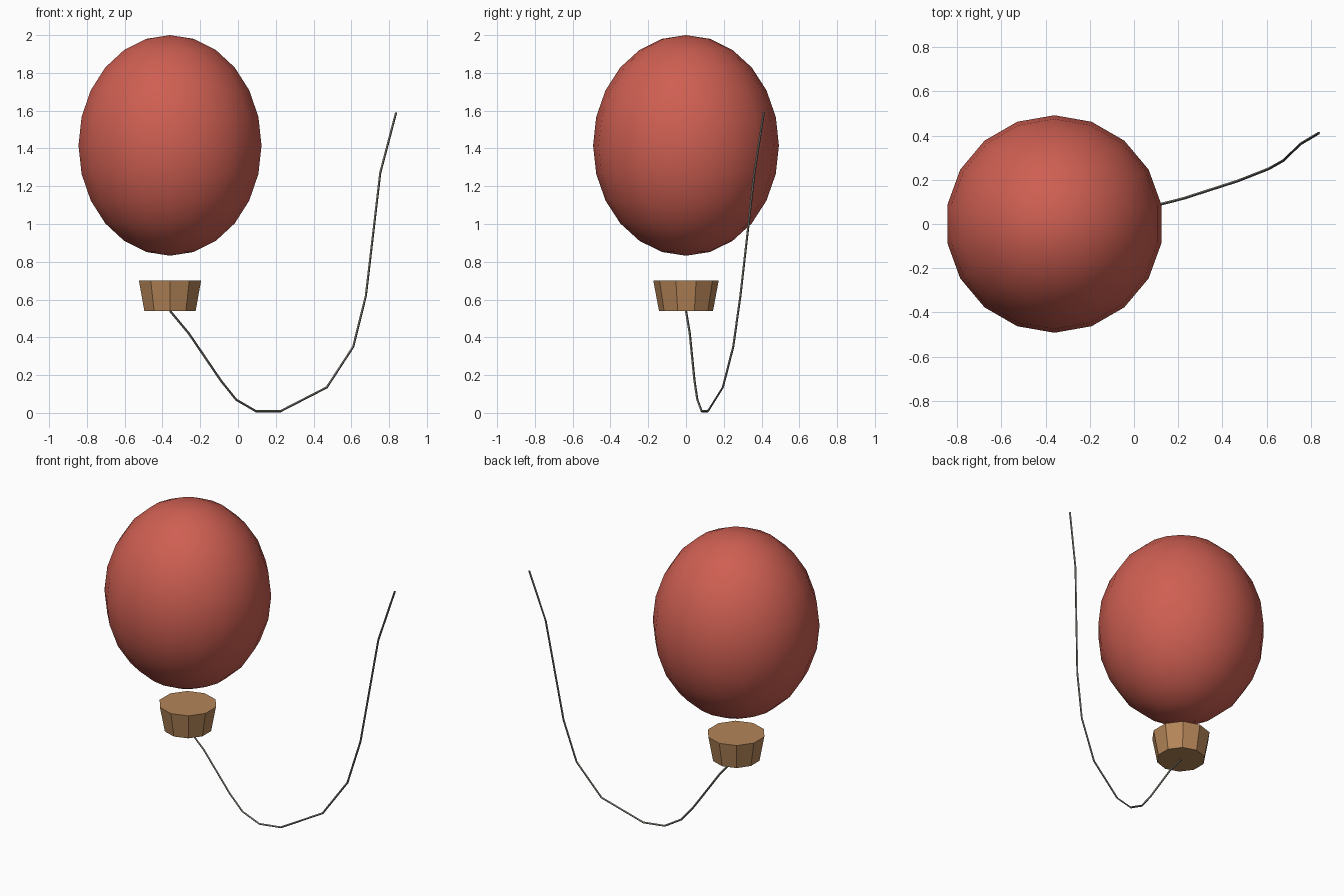
import bpy, bmesh, math

cube = bpy.data.objects.get("Cube")
if cube:
    bpy.data.objects.remove(cube, do_unlink=True)

CX = -0.36  # shared axis of balloon and basket


def material(name, rgb):
    m = bpy.data.materials.new(name)
    m.use_nodes = True
    m.diffuse_color = (*rgb, 1)
    bsdf = m.node_tree.nodes["Principled BSDF"]
    bsdf.inputs["Base Color"].default_value = (*rgb, 1)
    bsdf.inputs["Roughness"].default_value = 0.8
    return m


def lathe(name, profile, sides, mat, smooth):
    """Stack rings of (radius, z); a zero radius makes a pole, open ends are capped."""
    bm = bmesh.new()
    rings = []
    for r, z in profile:
        n = 1 if r < 1e-5 else sides
        angles = [math.pi / 2 + math.tau * i / sides for i in range(n)]
        rings.append([bm.verts.new((r * math.cos(a), r * math.sin(a), z)) for a in angles])
    for low, high in zip(rings, rings[1:]):
        for i in range(sides):
            j = (i + 1) % sides
            quad = [low[i % len(low)], low[j % len(low)],
                    high[j % len(high)], high[i % len(high)]]
            bm.faces.new(list(dict.fromkeys(quad)))
    for ring in (rings[0], rings[-1]):
        if len(ring) > 1:
            bm.faces.new(ring)
    bmesh.ops.recalc_face_normals(bm, faces=bm.faces)
    for f in bm.faces:
        f.smooth = smooth
    mesh = bpy.data.meshes.new(name)
    bm.to_mesh(mesh)
    bm.free()
    mesh.materials.append(mat)
    obj = bpy.data.objects.new(name, mesh)
    obj.location.x = CX
    bpy.context.collection.objects.link(obj)
    return obj


red = material("balloon red", (0.62, 0.114, 0.084))
brown = material("basket brown", (0.46, 0.235, 0.098))
grey = material("rope grey", (0.19, 0.185, 0.16))

# Balloon: tall ellipsoid with 18 sides and 12 bands
RINGS = 12
steps = [math.pi * k / RINGS for k in range(RINGS + 1)]
lathe("balloon", [(0.492 * math.sin(t), 1.416 - 0.584 * math.cos(t)) for t in steps],
      18, red, True)

# Basket: solid tapered ten-sided tub
lathe("basket", [(0.143, 0.54), (0.173, 0.70)], 10, brown, False)

# Rope: trails from under the basket and sweeps back up
path = [(-0.36, 0.0, 0.54), (-0.26, 0.02, 0.42), (-0.09, 0.045, 0.17),
        (-0.01, 0.06, 0.07), (0.095, 0.083, 0.009), (0.225, 0.116, 0.009),
        (0.47, 0.195, 0.135), (0.61, 0.25, 0.35), (0.677, 0.288, 0.62),
        (0.753, 0.362, 1.27), (0.837, 0.412, 1.59)]
curve = bpy.data.curves.new("rope", 'CURVE')
curve.dimensions = '3D'
curve.bevel_depth = 0.006
curve.bevel_resolution = 0
curve.use_fill_caps = True
spline = curve.splines.new('POLY')
spline.points.add(len(path) - 1)
for point, co in zip(spline.points, path):
    point.co = (*co, 1)
spline.use_smooth = False
curve.materials.append(grey)
rope = bpy.data.objects.new("rope", curve)
bpy.context.collection.objects.link(rope)
